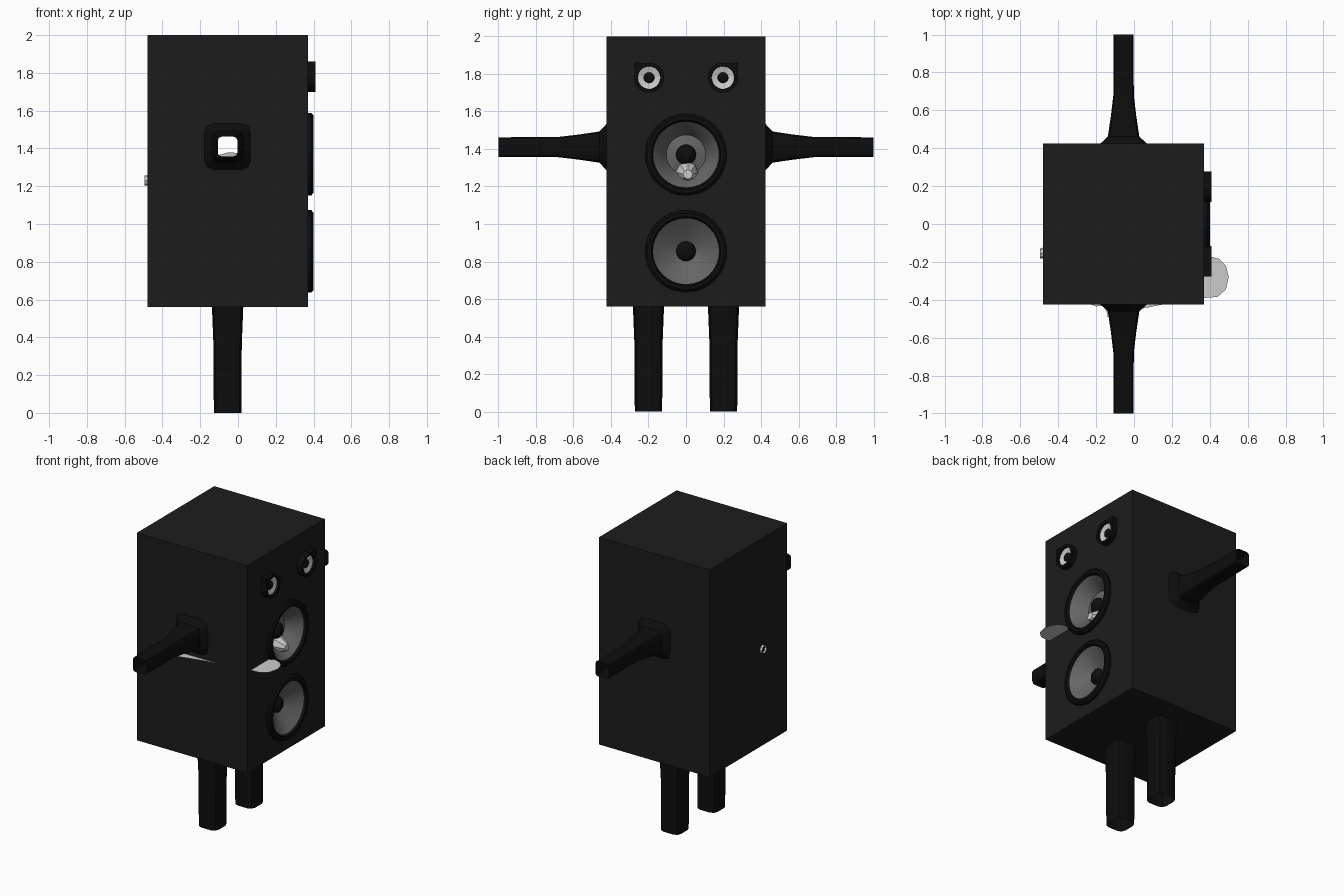
import bpy, bmesh
from math import sin, cos, pi
from mathutils import Vector

if "Cube" in bpy.data.objects:
    bpy.data.objects.remove(bpy.data.objects["Cube"])

CX = -0.055                                   # x centre of limbs
X0, X1, YH, Z0, Z1 = -0.48, 0.37, 0.425, 0.56, 2.0


def mat(name, v):
    m = bpy.data.materials.new(name)
    m.diffuse_color = (v, v, v, 1)
    m.use_nodes = True
    m.node_tree.nodes["Principled BSDF"].inputs["Base Color"].default_value = m.diffuse_color
    return m


CASE, BLACK = mat("case", 0.012), mat("black", 0.004)
GREY, LIGHT = mat("cone_grey", 0.13), mat("light", 0.6)


def finish(bm, name, material, smooth=True):
    me = bpy.data.meshes.new(name)
    bm.to_mesh(me)
    bm.free()
    ob = bpy.data.objects.new(name, me)
    bpy.context.collection.objects.link(ob)
    me.materials.append(material)
    if smooth:
        bpy.ops.object.select_all(action='DESELECT')
        ob.select_set(True)
        bpy.context.view_layer.objects.active = ob
        bpy.ops.object.shade_smooth_by_angle(angle=0.6)
    return ob


def loft(name, loops, material, cap=False, recalc=False):
    bm = bmesh.new()
    rings = [[bm.verts.new(p) for p in lp] for lp in loops]
    for a, b in zip(rings, rings[1:]):
        n = len(a)
        for i in range(n):
            j = (i + 1) % n
            bm.faces.new((a[i], a[j], b[j], b[i]))
    if cap:
        bm.faces.new(rings[-1])
    if recalc:
        bmesh.ops.recalc_face_normals(bm, faces=bm.faces)
    return finish(bm, name, material)


def ring(x, y, z, r, n=32, shape=lambda t: 1):
    return [(x, y + r * shape(2 * pi * i / n) * cos(2 * pi * i / n),
             z + r * shape(2 * pi * i / n) * sin(2 * pi * i / n)) for i in range(n)]


def rounded_square(h, r, n=3):
    pts = []
    for k, (sx, sy) in enumerate(((1, 1), (-1, 1), (-1, -1), (1, -1))):
        for i in range(n):
            t = (k + i / (n - 1)) * pi / 2
            pts.append((sx * (h - r) + r * cos(t), sy * (h - r) + r * sin(t)))
    return pts


def arm_loop(y, h):
    return [(CX + u, y, 1.41 + v) for u, v in rounded_square(h, h * 0.38)]


def leg_loop(y, z, h):
    return [(CX + u, y + v, z) for u, v in rounded_square(h, h * 0.5)]


# Cabinet: flat panels, with openings where speakers and limbs join
def panel(bm, outline, holes, normal):
    edges = []
    for lp in [outline] + holes:
        vs = [bm.verts.new(p) for p in lp]
        edges += [bm.edges.new((vs[i], vs[i - 1])) for i in range(len(vs))]
    bmesh.ops.triangle_fill(bm, edges=edges, use_beauty=True, normal=Vector(normal))


bm = bmesh.new()
for x, n, holes in ((X1, 1, [ring(X1, 0, 1.37, 0.2), ring(X1, 0, 0.855, 0.2)]), (X0, -1, [])):
    panel(bm, [(x, -YH, Z0), (x, YH, Z0), (x, YH, Z1), (x, -YH, Z1)], holes, (n, 0, 0))
for s in (-1, 1):
    y = s * YH
    panel(bm, [(X0, y, Z0), (X1, y, Z0), (X1, y, Z1), (X0, y, Z1)],
          [arm_loop(y, 0.122)], (0, s, 0))
for z, n, holes in ((Z0, -1, [leg_loop(s * 0.2, Z0, 0.083) for s in (-1, 1)]), (Z1, 1, [])):
    panel(bm, [(X0, -YH, z), (X1, -YH, z), (X1, YH, z), (X0, YH, z)], holes, (0, 0, n))
bmesh.ops.remove_doubles(bm, verts=bm.verts, dist=1e-5)
bmesh.ops.recalc_face_normals(bm, faces=bm.faces)
finish(bm, "cabinet", CASE, smooth=False)

# Limbs and eyes, one per side
for s, side in ((-1, "right"), (1, "left")):
    loft(side + "_arm", [arm_loop(s * y, h) for y, h in
         ((0.425, 0.122), (0.462, 0.083), (0.57, 0.067), (0.68, 0.054), (1.0, 0.052))],
         BLACK, recalc=True)
    loft(side + "_leg", [leg_loop(s * 0.2, z, h) for z, h in
         ((0.56, 0.083), (0.36, 0.075), (0.0, 0.073))], BLACK, recalc=True)

    # eye housing with a pointed outer brow
    peak = pi / 4 if s > 0 else 3 * pi / 4

    def brow(t):
        return 1 + 0.4 * max(0, 1 - abs(t - peak) / 0.4)

    y, z = s * 0.197, 1.78
    loft(side + "_eye_housing", [ring(0.37, y, z, 0.08, 32, brow), ring(0.41, y, z, 0.08, 32, brow),
         ring(0.41, y, z, 0.062), ring(0.392, y, z, 0.06)], BLACK)
    loft(side + "_eye_ring", [ring(0.395, y, z, 0.061), ring(0.385, y, z, 0.028)], LIGHT)
    loft(side + "_pupil", [ring(0.384, y, z, 0.03), ring(0.393, y, z, 0.02),
         ring(0.396, y, z, 0.008)], BLACK, cap=True)

# Speakers: rim, recessed cone, dust cap
cones = {"upper": (1.37, ((0.178, 0.385), (0.14, 0.345), (0.105, 0.285), (0.085, 0.29), (0.05, 0.3))),
         "lower": (0.855, ((0.178, 0.385), (0.12, 0.34), (0.05, 0.3)))}
for name, (z, cone) in cones.items():
    loft(name + "_speaker_rim", [ring(x, 0, z, r) for r, x in
         ((0.218, 0.37), (0.218, 0.388), (0.205, 0.4), (0.185, 0.4), (0.175, 0.382))], BLACK)
    loft(name + "_speaker_cone", [ring(x, 0, z, r) for r, x in cone], GREY)
    loft(name + "_dust_cap", [ring(x, 0, z, r) for r, x in
         ((0.054, 0.297), (0.048, 0.315), (0.032, 0.328), (0.012, 0.333))], BLACK, cap=True)

# Pale core running through the cabinet, poking out of the upper cone and the back
loft("inner_core", [ring(x, y, z, r, 8) for x, y, z, r in
     ((-0.495, -0.155, 1.23, 0.026), (-0.4, -0.14, 1.235, 0.04), (-0.05, -0.07, 1.28, 0.1),
      (0.2, -0.01, 1.28, 0.075), (0.31, 0.01, 1.275, 0.055), (0.37, 0.01, 1.265, 0.025))],
     LIGHT, cap=True, recalc=True)

# Thin flat fin cutting through the cabinet sides
bm = bmesh.new()
bm.faces.new([bm.verts.new((x, y, 1.26)) for x, y in
              ((-0.2, -0.1), (-0.24, -0.42), (-0.2, -0.435), (-0.15, -0.43), (-0.14, -0.49),
               (0, -0.455), (0.15, -0.425), (0.37, -0.39), (0.44, -0.385), (0.485, -0.345),
               (0.5, -0.28), (0.485, -0.22), (0.45, -0.185), (0.4, -0.17), (0.25, -0.12),
               (0.1, -0.08))])
finish(bm, "flat_fin", LIGHT, smooth=False)
